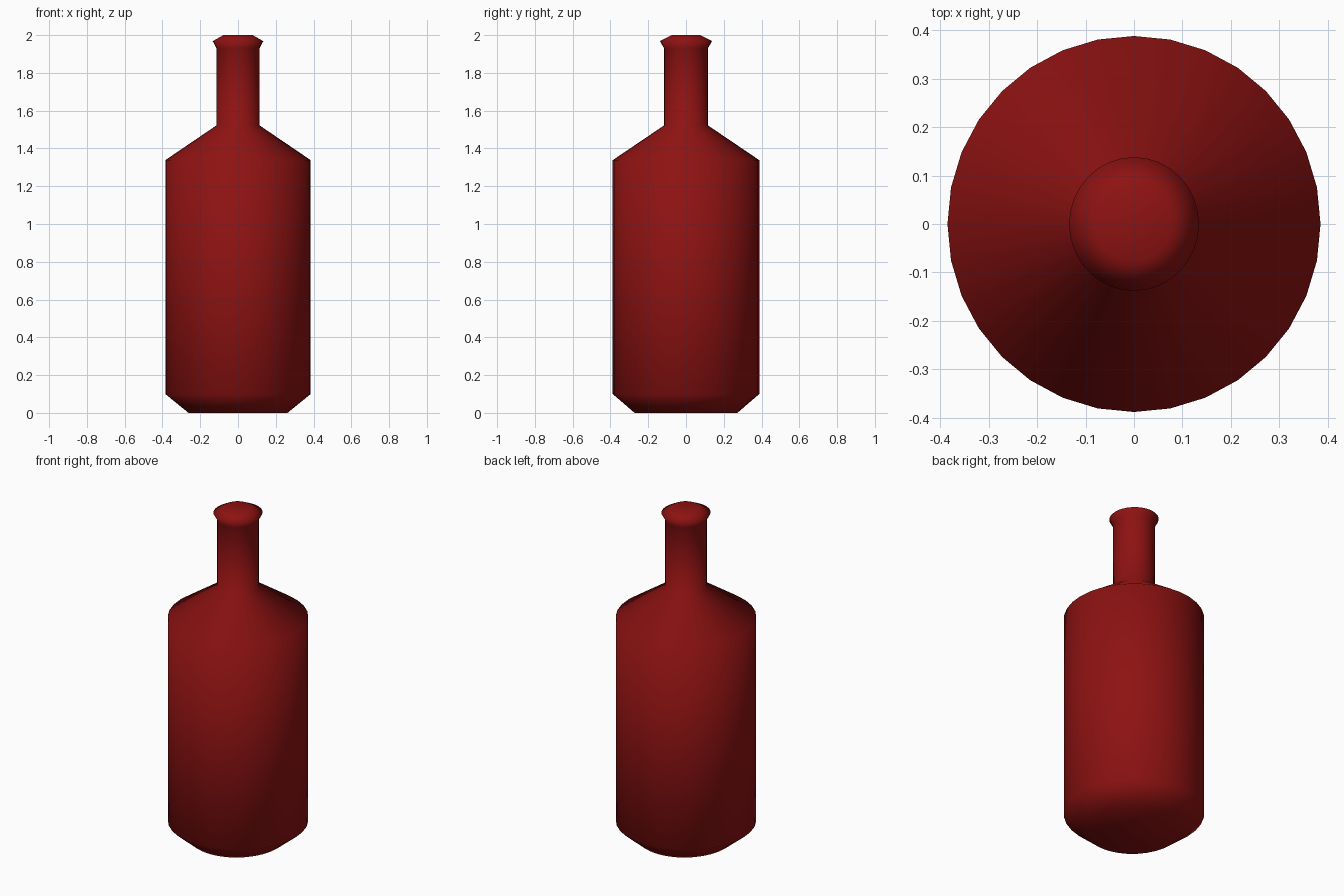
import bpy, bmesh, math

if "Cube" in bpy.data.objects:
    bpy.data.objects.remove(bpy.data.objects["Cube"])

SIDES = 32

# Bottle profile from base to mouth: x radius, y radius, height
PROFILE = [
    (0.262, 0.272, 0.0),
    (0.385, 0.388, 0.10),
    (0.385, 0.388, 1.338),
    (0.114, 0.116, 1.522),
    (0.114, 0.116, 1.93),
    (0.134, 0.138, 1.968),
    (0.078, 0.076, 2.0),
]

# Loft the rings into a closed body
bm = bmesh.new()
rings = []
for rx, ry, z in PROFILE:
    angles = [math.tau * i / SIDES for i in range(SIDES)]
    rings.append([bm.verts.new((rx * math.cos(a), ry * math.sin(a), z)) for a in angles])
for low, high in zip(rings, rings[1:]):
    for i in range(SIDES):
        j = (i + 1) % SIDES
        bm.faces.new((low[i], low[j], high[j], high[i]))

# Base and stopper caps
bm.faces.new(rings[0][::-1])
bm.faces.new(rings[-1])
for face in bm.faces:
    face.smooth = True

mesh = bpy.data.meshes.new("bottle")
bm.to_mesh(mesh)
bm.free()
bottle = bpy.data.objects.new("bottle", mesh)
bpy.context.collection.objects.link(bottle)

# Dark red glass
glass = bpy.data.materials.new("dark_red")
glass.diffuse_color = (0.27, 0.006, 0.006, 1)
glass.use_nodes = True
glass.node_tree.nodes["Principled BSDF"].inputs["Base Color"].default_value = glass.diffuse_color
mesh.materials.append(glass)
